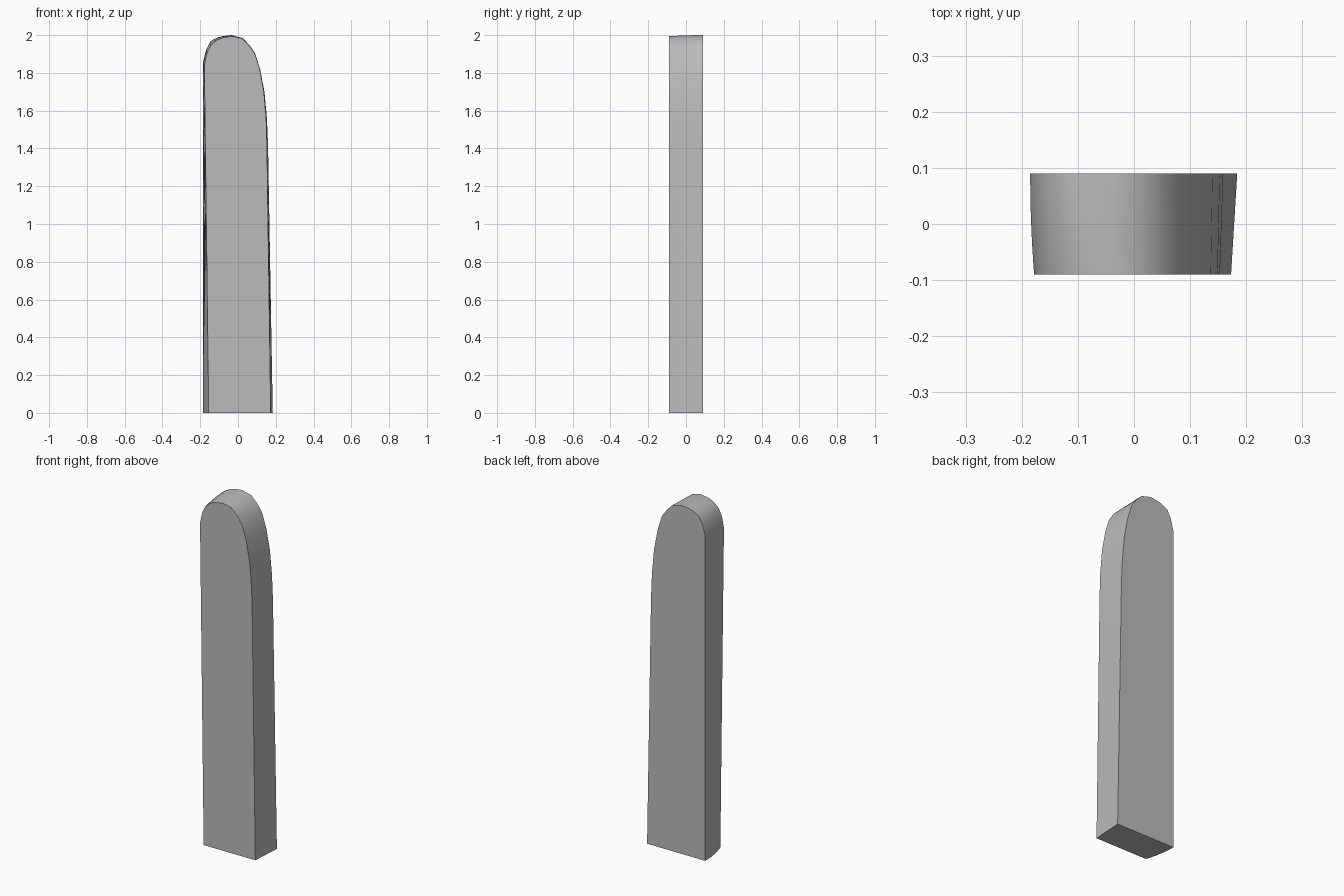
import bpy
import bmesh
import math

cube = bpy.data.objects.get("Cube")
if cube:
    bpy.data.objects.remove(cube, do_unlink=True)

# Material
grey = bpy.data.materials.new("plain_grey")
grey.use_nodes = True
colour = (0.5, 0.5, 0.5, 1)
grey.diffuse_color = colour
grey.node_tree.nodes["Principled BSDF"].inputs["Base Color"].default_value = colour

# Matching outlines (x, z) of the front and back faces, up the left edge of the outline and down the other
FRONT = [(-.155, 0), (-.178, 1.84), (-.166, 1.9), (-.145, 1.945), (-.115, 1.972),
         (-.08, 1.987), (-.03, 1.994), (.02, 1.983), (.06, 1.945), (.09, 1.9),
         (.115, 1.82), (.137, 1.7), (.149, 1.56), (.153, 1.42), (.173, 0)]
BACK = [(-.185, 0), (-.185, 1.86), (-.168, 1.925), (-.145, 1.968), (-.11, 1.987),
        (-.08, 1.995), (-.035, 2), (.025, 1.984), (.06, 1.948), (.09, 1.905),
        (.117, 1.82), (.14, 1.7), (.153, 1.56), (.159, 1.42), (.184, 0)]
HALF_DEPTH = 0.09
STEPS = 8

# Loft between the outlines, bowing the narrow edge outward
bm = bmesh.new()
rows = []
for i in range(STEPS + 1):
    t = i / STEPS
    row = []
    for (fx, fz), (bx, bz) in zip(FRONT, BACK):
        s = 1 - (1 - t) ** 2 if fx < 0 else t
        row.append(bm.verts.new((fx + (bx - fx) * s,
                                 HALF_DEPTH * (2 * t - 1),
                                 fz + (bz - fz) * s)))
    rows.append(row)

count = len(FRONT)
for near, far in zip(rows, rows[1:]):
    for j in range(count - 1):
        bm.faces.new((near[j], near[j + 1], far[j + 1], far[j]))

# Front, back and base faces
bm.faces.new(rows[0])
bm.faces.new(rows[-1])
bm.faces.new([r[0] for r in rows] + [r[-1] for r in reversed(rows)])
bmesh.ops.recalc_face_normals(bm, faces=bm.faces[:])

mesh = bpy.data.meshes.new("rounded_slab")
bm.to_mesh(mesh)
bm.free()
mesh.materials.append(grey)
slab = bpy.data.objects.new("rounded_slab", mesh)
bpy.context.collection.objects.link(slab)

# Smooth sides with crisp rims
bpy.ops.object.select_all(action="DESELECT")
slab.select_set(True)
bpy.context.view_layer.objects.active = slab
bpy.ops.object.shade_smooth_by_angle(angle=math.radians(35))
